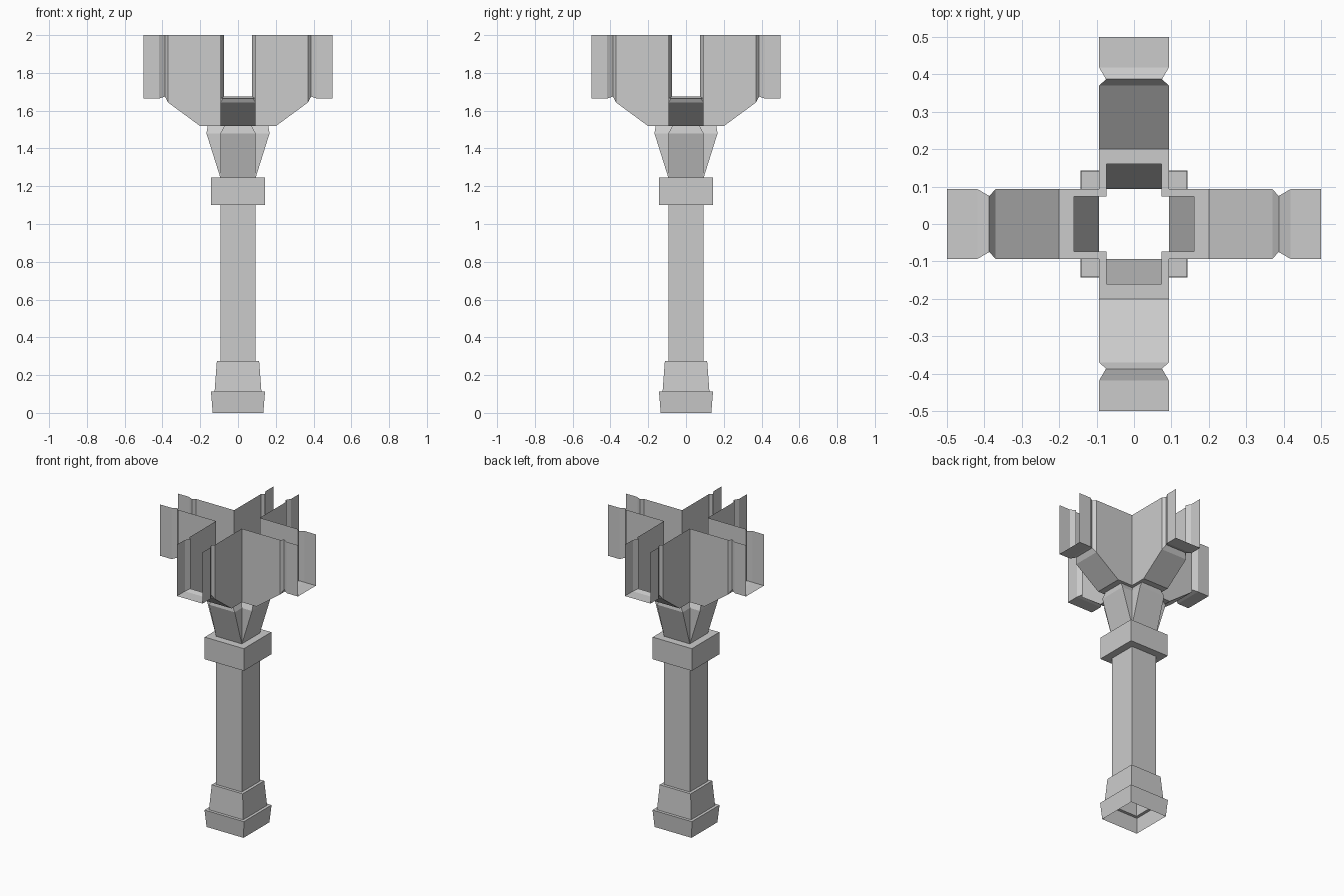
import bpy
import bmesh
from mathutils import Matrix
from math import pi

if "Cube" in bpy.data.objects:
    bpy.data.objects.remove(bpy.data.objects["Cube"])


def finish(bm, name):
    bmesh.ops.remove_doubles(bm, verts=bm.verts, dist=0.0002)
    mesh = bpy.data.meshes.new(name)
    bm.to_mesh(mesh)
    bm.free()
    obj = bpy.data.objects.new(name, mesh)
    bpy.context.collection.objects.link(obj)
    return obj


def loft(bm, sections, closed):
    rings = [[bm.verts.new(p) for p in s] for s in sections]
    n = len(rings[0])
    for a, b in zip(rings, rings[1:]):
        for i in range(n if closed else n - 1):
            j = (i + 1) % n
            bm.faces.new((a[i], a[j], b[j], b[i]))


def square(r, z):
    return [(-r, -r, z), (r, -r, z), (r, r, z), (-r, r, z)]


def cross(reach, half, z, core=0.093):
    # one quarter of a plus outline, rotated four times
    pts = []
    x, y = 1, 0
    for _ in range(4):
        for u, v in ((reach, -half), (reach, half), (min(core, half), half)):
            pts.append((u * x - v * y, u * y + v * x, z))
        x, y = -y, x
    return pts


# Hollow stepped shafts, open at both ends
def column_part(name, profile):
    bm = bmesh.new()
    loft(bm, [square(r, z) for r, z in profile], True)
    return finish(bm, name)


column_part("column_base", [(0.134, 0), (0.143, 0.112), (0.124, 0.112),
                            (0.112, 0.274), (0.093, 0.274)])
column_part("column_shaft", [(0.093, 0.274), (0.093, 1.10)])
column_part("column_collar", [(0.093, 1.10), (0.142, 1.10),
                              (0.142, 1.245), (0.093, 1.245)])

# Flared cross-shaped capital with a narrow neck under the arms
bm = bmesh.new()
W = 0.093
loft(bm, [cross(r, h, z) for r, h, z in
          ((W + 0.0005, W, 1.245), (0.167, W, 1.48),
           (0.161, 0.073, 1.518), (0.2, W, 1.518))], True)
finish(bm, "flared_capital")

# Four open channel arms with a pinched groove near the end
stations = [(0.2, W, 1.518), (0.37, W, 1.643), (0.387, 0.075, 1.674),
            (0.418, W, 1.664), (0.5, W, 1.664)]
for k, name in enumerate(("right", "back", "left", "front")):
    bm = bmesh.new()
    loft(bm, [[(u, -h, 2), (u, -h, z), (u, h, z), (u, h, 2)]
              for u, h, z in stations], False)
    # side walls running back to the inner corners
    loft(bm, [[(u, -W, 2), (u, -W, 1.518)] for u in (W, 0.2)], False)
    loft(bm, [[(u, W, 1.518), (u, W, 2)] for u in (W, 0.2)], False)
    bm.transform(Matrix.Rotation(k * pi / 2, 4, 'Z'))
    finish(bm, name + "_arm")
